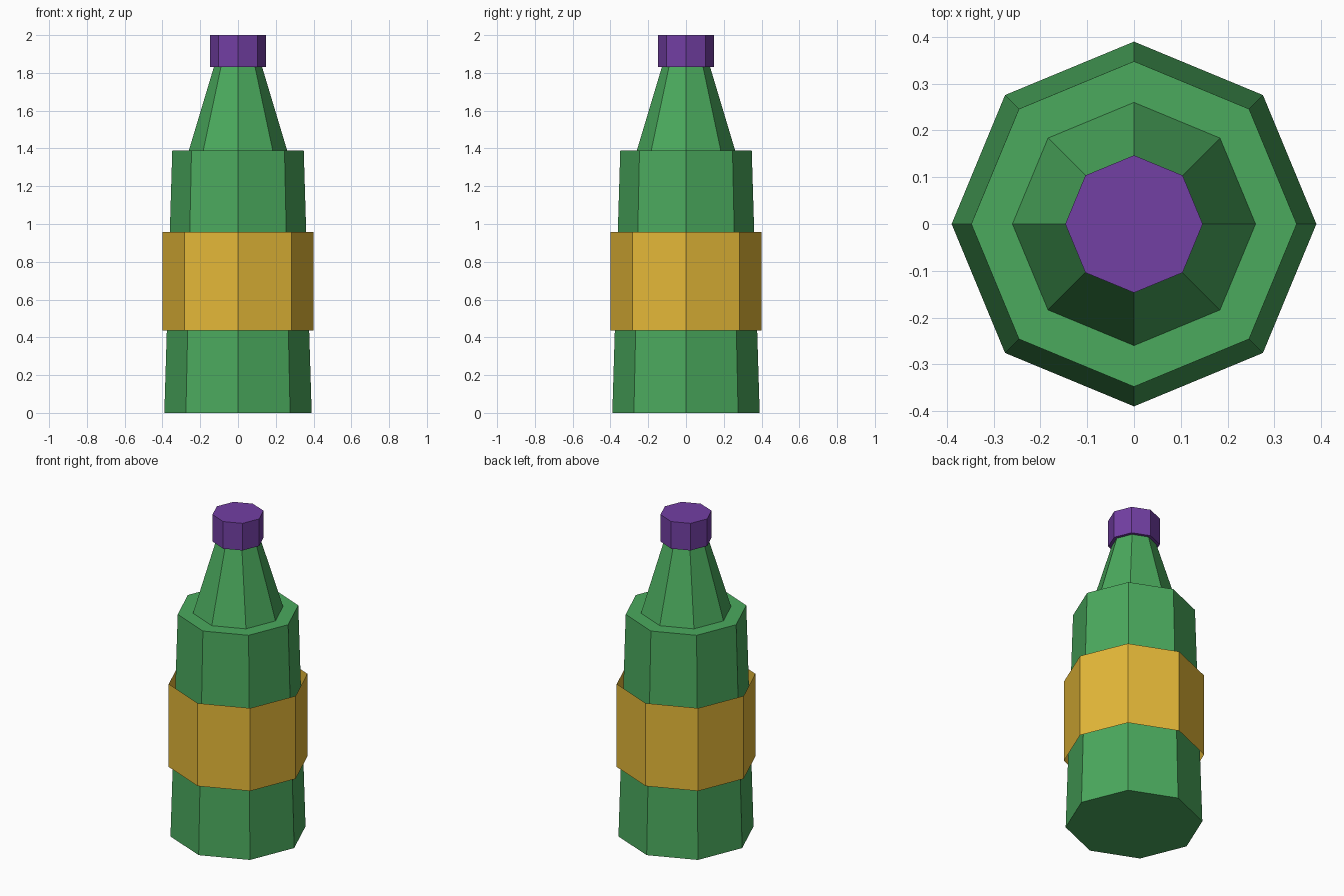
import bpy
from math import pi

if "Cube" in bpy.data.objects:
    bpy.data.objects.remove(bpy.data.objects["Cube"])


def material(name, rgb):
    m = bpy.data.materials.new(name)
    m.diffuse_color = (*rgb, 1)
    m.use_nodes = True
    m.node_tree.nodes["Principled BSDF"].inputs["Base Color"].default_value = m.diffuse_color
    return m


def octagon(name, r_bottom, r_top, z0, z1, mat, ends='NGON'):
    """Flat-faced eight-sided frustum with corners on the x and y axes."""
    bpy.ops.mesh.primitive_cone_add(vertices=8, radius1=r_bottom, radius2=r_top,
                                    depth=z1 - z0, end_fill_type=ends,
                                    location=(0, 0, (z0 + z1) / 2))
    ob = bpy.context.object
    ob.name = name
    ob.data.materials.append(mat)
    return ob


green = material("green_glass", (0.07, 0.40, 0.11))
yellow = material("label_yellow", (0.78, 0.48, 0.04))
purple = material("cap_purple", (0.17, 0.05, 0.37))

# Tapered body and neck
octagon("body", 0.39, 0.348, 0, 1.39, green)
octagon("neck", 0.26, 0.125, 1.39, 1.84, green)
# Label is an open sleeve around the body
octagon("label", 0.40, 0.40, 0.437, 0.957, yellow, ends='NOTHING')
# Cap
octagon("cap", 0.147, 0.147, 1.83, 2.0, purple)
